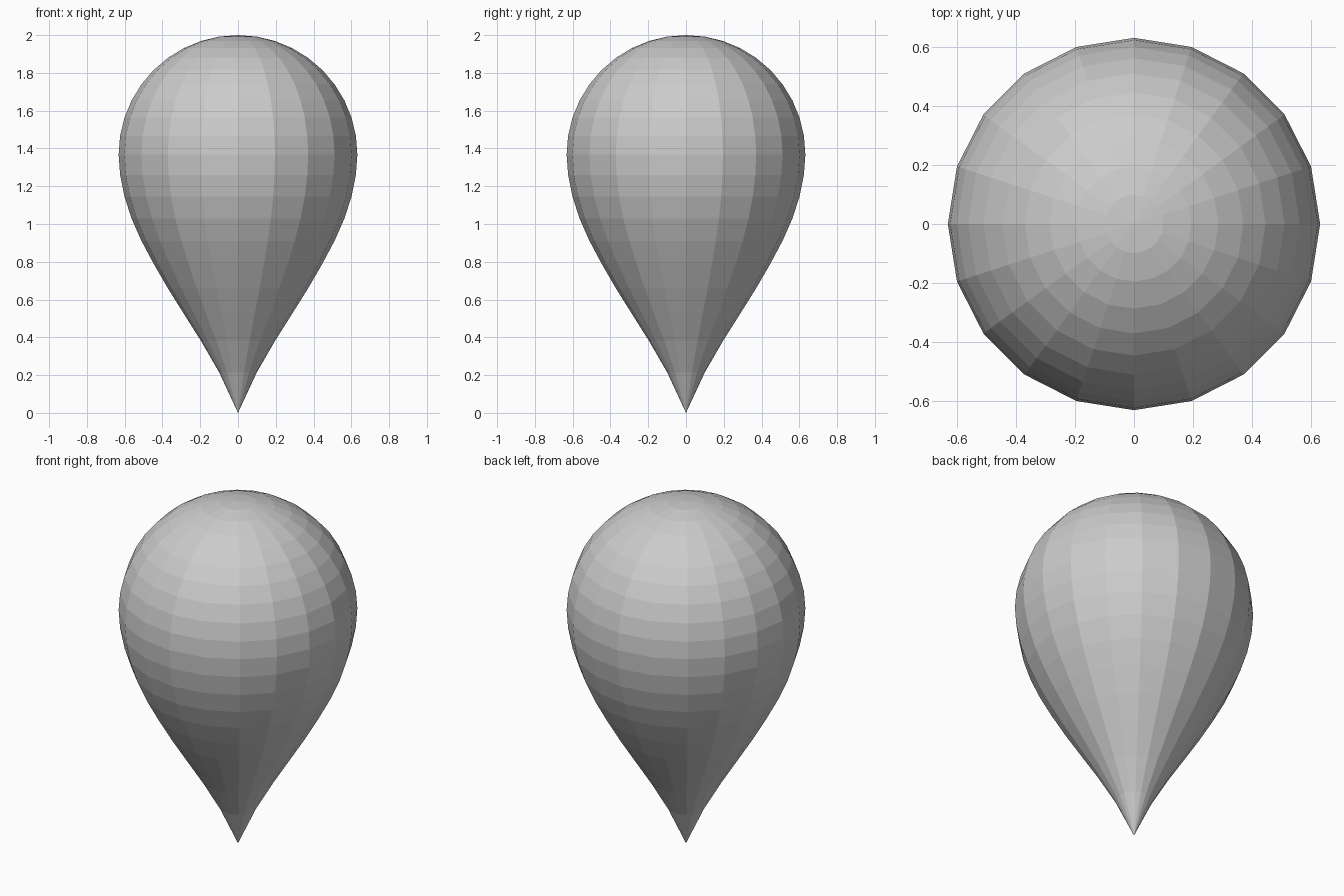
import bpy, bmesh
from math import sin, cos, pi

if "Cube" in bpy.data.objects:
    bpy.data.objects.remove(bpy.data.objects["Cube"])

R, SIDES, RINGS = 0.632, 20, 20
CENTRE = 2.0 - R
# heights of the lower rings, drawn down into a point
LOWER = [1.26, 1.145, 1.028, 0.911, 0.79, 0.66, 0.525, 0.38, 0.213]

# profile (radius, height) from just under the crown to just above the tip
profile = []
for i in range(1, RINGS):
    a = pi * i / RINGS
    z = CENTRE + R * cos(a) if i <= RINGS // 2 else LOWER[i - RINGS // 2 - 1]
    profile.append((R * sin(a), z))

bm = bmesh.new()
crown = bm.verts.new((0, 0, 2))
tip = bm.verts.new((0, 0, 0))
rings = [[bm.verts.new((r * cos(2 * pi * k / SIDES), r * sin(2 * pi * k / SIDES), z))
          for k in range(SIDES)] for r, z in profile]

# skin the rings and close both poles
for k in range(SIDES):
    n = (k + 1) % SIDES
    bm.faces.new((crown, rings[0][k], rings[0][n]))
    for upper, lower in zip(rings, rings[1:]):
        bm.faces.new((upper[k], lower[k], lower[n], upper[n]))
    bm.faces.new((rings[-1][k], tip, rings[-1][n]))
bmesh.ops.recalc_face_normals(bm, faces=bm.faces)

mesh = bpy.data.meshes.new("teardrop")
bm.to_mesh(mesh)
bm.free()
bpy.context.collection.objects.link(bpy.data.objects.new("teardrop", mesh))
